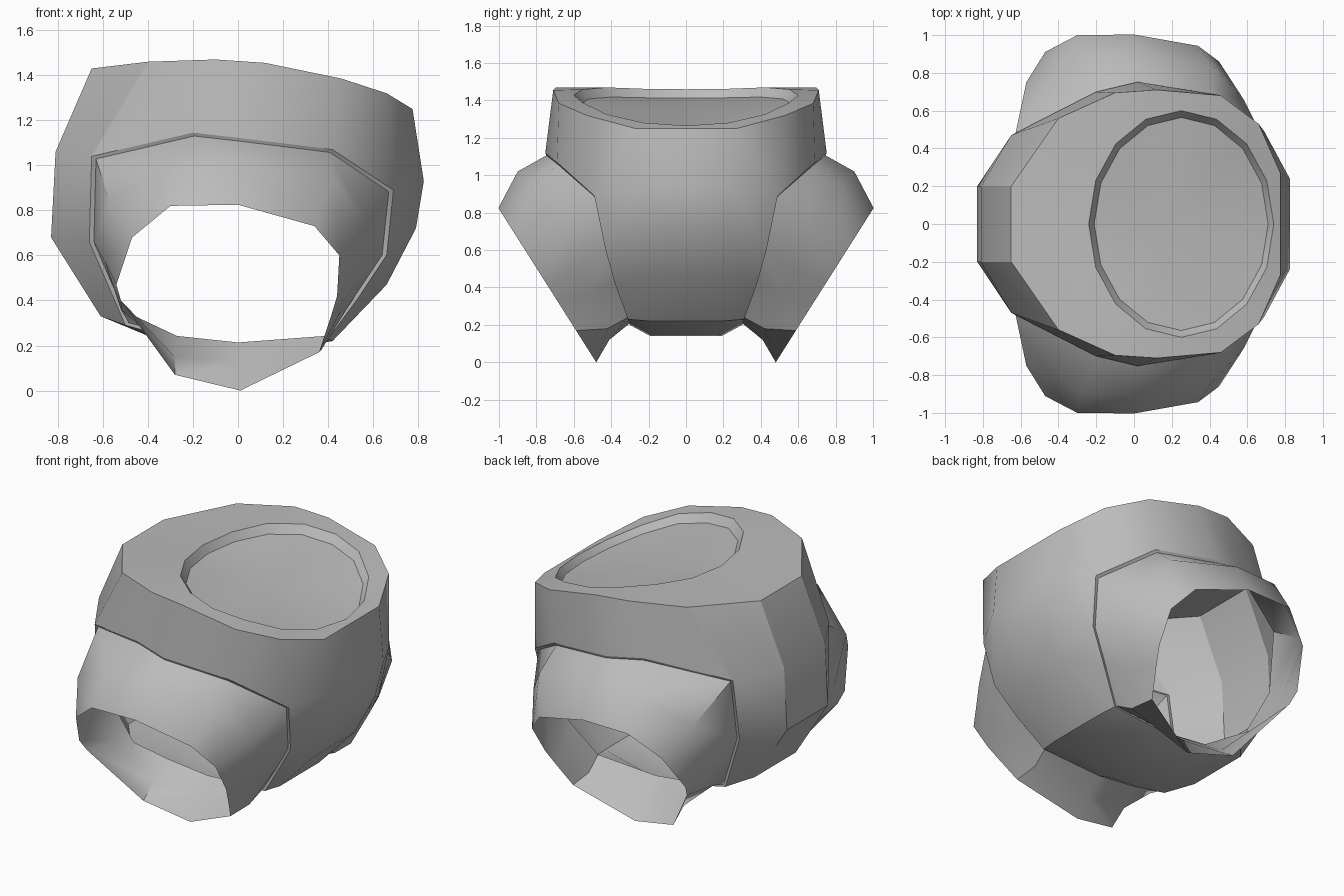
import bpy, bmesh, math
from mathutils import Vector

cube = bpy.data.objects.get("Cube")
if cube:
    bpy.data.objects.remove(cube, do_unlink=True)

grey = bpy.data.materials.new("plain grey")
grey.use_nodes = True
colour = (0.5, 0.5, 0.5, 1)
grey.diffuse_color = colour
grey.node_tree.nodes["Principled BSDF"].inputs["Base Color"].default_value = colour


def build(name, strips, inside, closed=False, angle=30):
    """Skin pairs of matching rows, mirror the half across y, shade it."""
    bm = bmesh.new()
    for strip in strips:
        for row, following in zip(strip, strip[1:]):
            count = len(row)
            for i in range(count if closed else count - 1):
                j = (i + 1) % count
                quad = (row[i], row[j], following[j], following[i])
                bm.faces.new([bm.verts.new(p) for p in quad])
    bmesh.ops.remove_doubles(bm, verts=bm.verts, dist=0.0005)
    bmesh.ops.dissolve_degenerate(bm, edges=bm.edges, dist=0.0005)
    bmesh.ops.recalc_face_normals(bm, faces=bm.faces)
    # Turn the surface away from its inner reference point
    facing = sum(f.normal.dot(f.calc_center_median() - Vector(inside)) * f.calc_area()
                 for f in bm.faces)
    if facing < 0:
        bmesh.ops.reverse_faces(bm, faces=bm.faces)
    mesh = bpy.data.meshes.new(name)
    bm.to_mesh(mesh)
    bm.free()
    mesh.materials.append(grey)
    obj = bpy.data.objects.new(name, mesh)
    bpy.context.collection.objects.link(obj)
    mirror = obj.modifiers.new("Mirror", "MIRROR")
    mirror.use_axis = (False, True, False)
    mirror.merge_threshold = 0.001
    bpy.ops.object.select_all(action="DESELECT")
    obj.select_set(True)
    bpy.context.view_layer.objects.active = obj
    bpy.ops.object.shade_smooth_by_angle(angle=math.radians(angle))
    return obj


# Edge of the central band, from the top left, under the body, to the top right
band = [Vector(p) for p in (
    (0.775, 0.27, 1.25), (0.825, 0.24, 0.93), (0.79, 0.21, 0.72), (0.66, 0.2, 0.47),
    (0.42, 0.19, 0.22), (0, 0.19, 0.14), (-0.32, 0.19, 0.21), (-0.61, 0.2, 0.33),
    (-0.83, 0.2, 0.68), (-0.81, 0.2, 1.06), (-0.65, 0.2, 1.43))]
middle = [Vector((p.x, 0, p.z)) for p in band]

# Side edge of the body, which is also the lower part of the side opening
edge = [Vector(p) for p in (
    (0.66, 0.53, 1.32), (0.69, 0.49, 0.89), (0.66, 0.43, 0.6), (0.54, 0.38, 0.42),
    (0.4, 0.31, 0.23), (0, 0.3, 0.2), (-0.28, 0.3, 0.23), (-0.5, 0.33, 0.29),
    (-0.66, 0.42, 0.66), (-0.65, 0.47, 1.04), (-0.4, 0.56, 1.46))]

# Upper part of the opening, and the top ring above it
arch = [Vector(p) for p in ((0.42, 0.69, 1.07), (0.02, 0.752, 1.12), (-0.2, 0.7, 1.145))]
crown = [Vector(p) for p in ((0.46, 0.68, 1.385), (0.12, 0.71, 1.455), (-0.1, 0.695, 1.47))]
top_ring = [middle[0], band[0], edge[0], *crown, edge[-1], band[-1], middle[-1]]


def top_height(x):
    """Height of the sloping top at x."""
    path = [band[0], *crown, band[-1]]
    for a, b in zip(path, path[1:]):
        if x >= b.x:
            return a.z + (b.z - a.z) * (a.x - x) / (a.x - b.x)
    return path[-1].z


def oval(scale, drop):
    """Half oval of the recess, matched to the points of the top ring."""
    points = []
    for i in range(len(top_ring)):
        turn = math.pi * i / (len(top_ring) - 1)
        x = 0.25 + 0.49 * scale * math.cos(turn)
        points.append(Vector((x, 0.6 * scale * math.sin(turn), top_height(x) - drop)))
    return points


# Body shell: central band, shoulders over the openings, and the rim of the top
shoulder_top = [edge[0], *crown, edge[-1]]
shoulder_low = [edge[1], *arch, edge[-2]]
build("body_shell",
      [[middle, band, edge], [shoulder_top, shoulder_low], [top_ring, oval(1, 0)]],
      (0, 0, 0.8))

# Shallow recess in the top, with a dished floor
centre = [Vector((0.2, 0, 1.35))] * len(top_ring)
build("top_recess", [[oval(1, 0), oval(0.94, 0.05), centre]], (0.2, 0, 0))

# Flared sleeve around each side opening
opening = [arch[2], arch[1], arch[0], *edge[1:-1]]
tucked = [Vector((p.x * 0.97, p.y - 0.005, 0.65 + (p.z - 0.65) * 0.97)) for p in opening]
bulge = [Vector(p) for p in (
    (-0.27, 0.9, 1.01), (0, 0.9, 1.02), (0.42, 0.83, 0.94), (0.58, 0.66, 0.73),
    (0.54, 0.59, 0.5), (0.46, 0.52, 0.36), (0.37, 0.42, 0.18), (0, 0.41, 0.12),
    (-0.28, 0.42, 0.15), (-0.52, 0.48, 0.36), (-0.59, 0.6, 0.57), (-0.57, 0.75, 0.84))]
# The rim lies in one slanted plane
rim = [Vector((x, 0.48 + 0.634 * z, z)) for x, z in (
    (-0.3, 0.82), (0, 0.825), (0.34, 0.73), (0.45, 0.6), (0.44, 0.42), (0.41, 0.32),
    (0.36, 0.17), (0.01, 0), (-0.28, 0.07), (-0.52, 0.4), (-0.54, 0.47), (-0.47, 0.68))]
build("side_sleeves", [[opening, tucked, bulge, rim]], (0, 0.6, 0.5), closed=True, angle=50)
